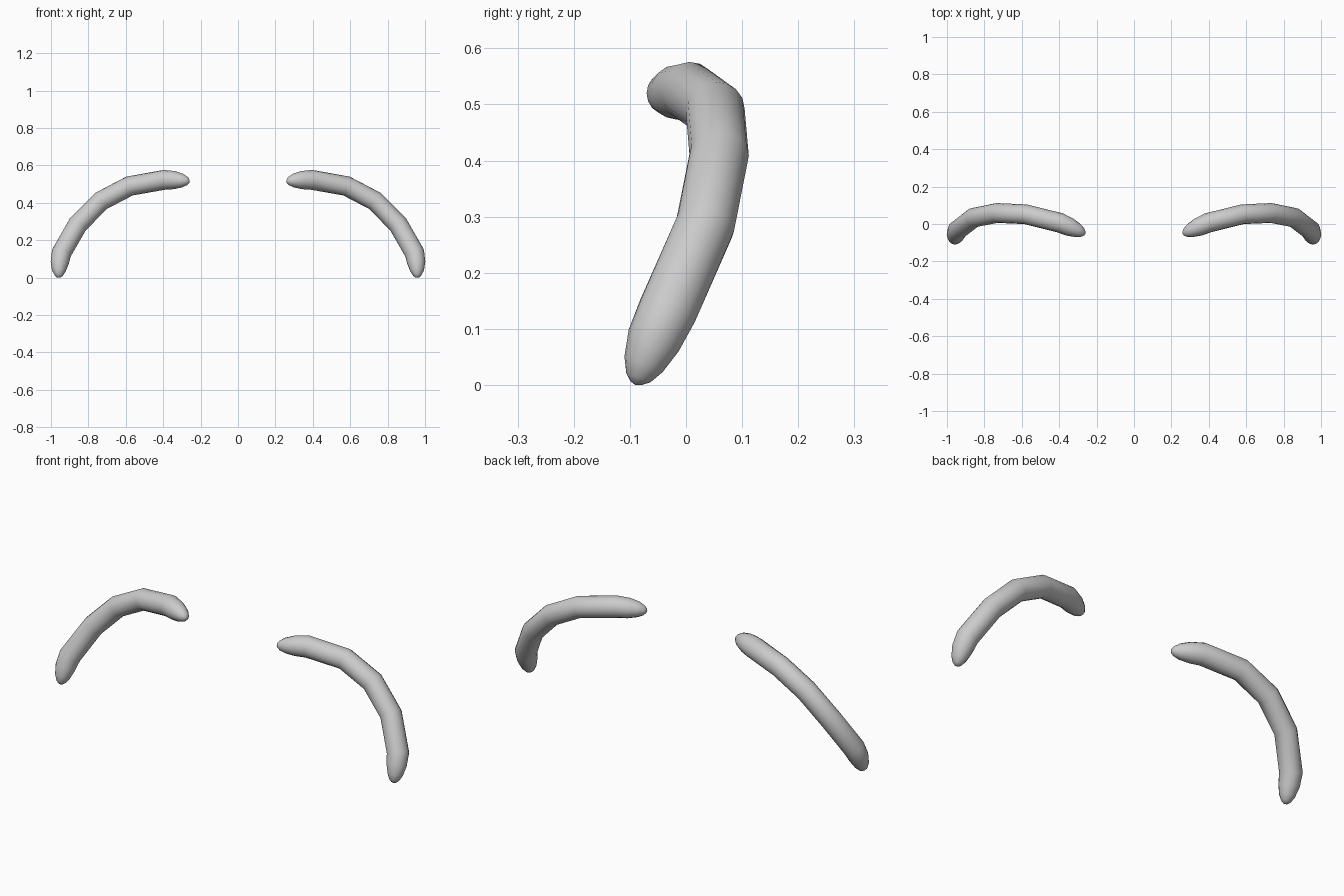
import bpy, bmesh, math
from mathutils import Vector

if "Cube" in bpy.data.objects:
    bpy.data.objects.remove(bpy.data.objects["Cube"])

SIDES = 16
R = 0.053

# centre line of one arch, from inner upper tip to outer lower tip
path = [Vector(p) for p in (
    (0.26, -0.053, 0.515), (0.395, 0.006, 0.523), (0.58, 0.052, 0.49),
    (0.733, 0.059, 0.41), (0.857, 0.034, 0.284), (0.944, -0.033, 0.132),
    (0.958, -0.09, 0.0))]
CAP = (0.98, 0.9, 0.72, 0.4)   # ring positions along each rounded tip


def cap_rings(base, tip, bulge):
    """Rings of an elliptical end, listed from the tip to the base."""
    out = []
    for t in CAP:
        c = base.lerp(tip, t) + bulge * (4 * t * (1 - t))
        out.append((c, R * math.sqrt(1 - t * t)))
    return out


def build_arch(name, side):
    rings = cap_rings(path[1], path[0], Vector((0, 0, 0.002)))
    rings += [(p, R) for p in path[1:-1]]
    rings += cap_rings(path[-2], path[-1], Vector((0.004, -0.002, 0)))[::-1]
    pts = [path[0]] + [c for c, _ in rings] + [path[-1]]

    bm = bmesh.new()
    loops = []
    for i, (c, r) in enumerate(rings):
        d_in = (pts[i + 1] - pts[i]).normalized()
        d_out = (pts[i + 2] - pts[i + 1]).normalized()
        t = (d_in + d_out).normalized()
        u = t.cross(Vector((0, 1, 0))).normalized()
        v = t.cross(u)
        loop = []
        for k in range(SIDES):
            a = 2 * math.pi * k / SIDES
            p = c + r * (math.cos(a) * u + math.sin(a) * v)
            loop.append(bm.verts.new((p.x * side, p.y, max(p.z, 0.0))))
        loops.append(loop)

    # tube walls
    for a, b in zip(loops, loops[1:]):
        for k in range(SIDES):
            n = (k + 1) % SIDES
            bm.faces.new((a[k], a[n], b[n], b[k]))
    # pointed centres of both ends
    for loop, tip in ((loops[0], path[0]), (loops[-1], path[-1])):
        tv = bm.verts.new((tip.x * side, tip.y, tip.z))
        for k in range(SIDES):
            bm.faces.new((loop[k], loop[(k + 1) % SIDES], tv))

    bmesh.ops.recalc_face_normals(bm, faces=bm.faces)
    for f in bm.faces:
        f.smooth = True
    mesh = bpy.data.meshes.new(name)
    bm.to_mesh(mesh)
    bm.free()
    bpy.context.collection.objects.link(bpy.data.objects.new(name, mesh))


build_arch("right_arch", 1)
build_arch("left_arch", -1)
